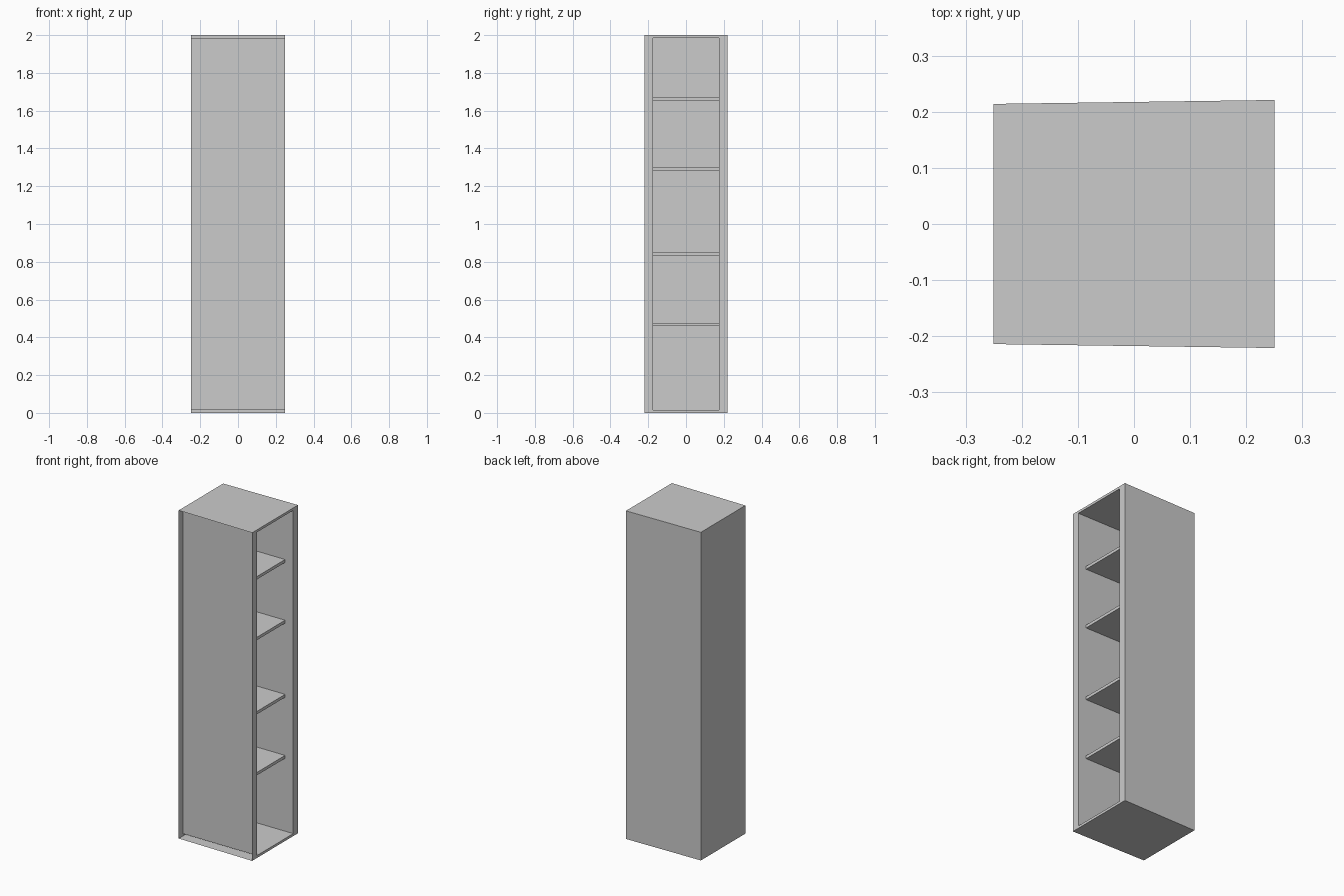
import bpy

if "Cube" in bpy.data.objects:
    bpy.data.objects.remove(bpy.data.objects["Cube"])

BACK, FRONT = -0.25, 0.25      # x of closed end and open end
H = 2.0
Y_BACK, Y_FRONT = 0.214, 0.221  # outer half widths (slight taper)
Y_IN, Z_LO, Z_HI = 0.175, 0.015, 1.985


def mesh_object(name, verts, faces):
    me = bpy.data.meshes.new(name)
    me.from_pydata(verts, [], faces)
    me.update()
    ob = bpy.data.objects.new(name, me)
    bpy.context.collection.objects.link(ob)
    return ob


def rect(x, half_y, z0, z1):
    """Rectangle in the yz plane, counter-clockwise seen from +x."""
    return [(x, -half_y, z0), (x, half_y, z0), (x, half_y, z1), (x, -half_y, z1)]


def box(name, x0, x1, y0, y1, z0, z1):
    bpy.ops.mesh.primitive_cube_add(
        size=1, location=((x0 + x1) / 2, (y0 + y1) / 2, (z0 + z1) / 2))
    ob = bpy.context.object
    ob.name = name
    ob.scale = (x1 - x0, y1 - y0, z1 - z0)
    bpy.ops.object.transform_apply(location=False, rotation=False, scale=True)
    return ob


outer_back = rect(BACK, Y_BACK, 0, H)
outer_front = rect(FRONT, Y_FRONT, 0, H)
inner_back = rect(BACK, Y_IN, Z_LO, Z_HI)
inner_front = rect(FRONT, Y_IN, Z_LO, Z_HI)

# Outer shell: closed end, bottom, +y side and top; the -y side is left open
mesh_object("outer_shell", outer_back + outer_front,
            [(3, 2, 1, 0), (0, 1, 5, 4), (1, 2, 6, 5), (2, 3, 7, 6)])

# Inner liner: four walls facing into the compartment
mesh_object("inner_liner", inner_back + inner_front,
            [(i, i + 4, (i + 1) % 4 + 4, (i + 1) % 4) for i in range(4)])

# Rim around the opening, joining shell and liner
mesh_object("opening_rim", outer_front + inner_front,
            [(i, (i + 1) % 4, (i + 1) % 4 + 4, i + 4) for i in range(4)])

# Shelves, set back from the opening
for n, z in enumerate((0.468, 0.84, 1.292, 1.662)):
    box(f"shelf_{n + 1}", BACK, 0.195, -Y_IN, Y_IN, z - 0.009, z + 0.009)
